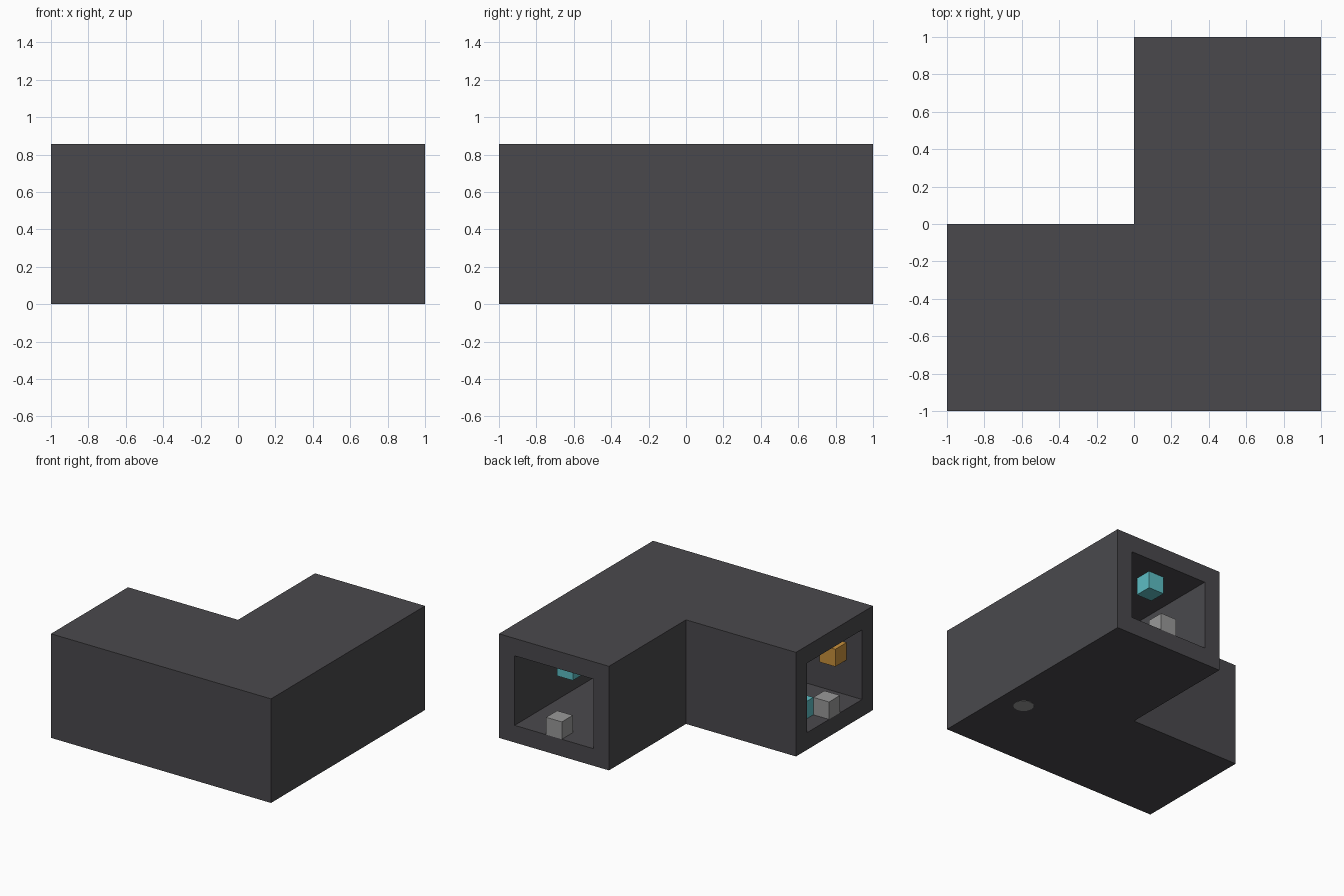
import bpy
import bmesh

if "Cube" in bpy.data.objects:
    bpy.data.objects.remove(bpy.data.objects["Cube"])

U = 1 / 7            # wall thickness and block size
HEIGHT = 6 * U


def make_material(name, color):
    mat = bpy.data.materials.new(name)
    mat.use_nodes = True
    mat.diffuse_color = (*color, 1)
    bsdf = next(n for n in mat.node_tree.nodes if n.type == "BSDF_PRINCIPLED")
    bsdf.inputs["Base Color"].default_value = (*color, 1)
    return mat


CHARCOAL = make_material("charcoal", (0.068, 0.066, 0.073))
GREY = make_material("light grey", (0.32, 0.32, 0.32))
TEAL = make_material("teal", (0.11, 0.51, 0.55))
AMBER = make_material("amber", (0.58, 0.28, 0.045))


def add_object(name, bm, mat):
    mesh = bpy.data.meshes.new(name)
    bmesh.ops.recalc_face_normals(bm, faces=bm.faces)
    bm.to_mesh(mesh)
    bm.free()
    mesh.materials.append(mat)
    obj = bpy.data.objects.new(name, mesh)
    bpy.context.collection.objects.link(obj)
    return obj


def prism(name, outline, bottom, top, mat):
    bm = bmesh.new()
    face = bm.faces.new([bm.verts.new((x, y, bottom)) for x, y in outline])
    geom = bmesh.ops.extrude_face_region(bm, geom=[face])["geom"]
    verts = [v for v in geom if isinstance(v, bmesh.types.BMVert)]
    bmesh.ops.translate(bm, verts=verts, vec=(0, 0, top - bottom))
    return add_object(name, bm, mat)


def l_outline(outer, inner, end):
    return [(-end, -outer), (outer, -outer), (outer, end),
            (inner, end), (inner, -inner), (-end, -inner)]


def block(name, location, mat):
    bm = bmesh.new()
    bmesh.ops.create_cube(bm, size=U)
    bmesh.ops.translate(bm, verts=bm.verts, vec=location)
    return add_object(name, bm, mat)


# Hollow corner corridor, open at both ends
shell = prism("corridor_shell", l_outline(1, 0, 1), 0.002, HEIGHT, CHARCOAL)
cutter = prism("corridor_cutter", l_outline(1 - U, U, 1.2), U, HEIGHT - U, CHARCOAL)
cutter.hide_render = True
cut = shell.modifiers.new("hollow", "BOOLEAN")
cut.operation = "DIFFERENCE"
cut.solver = "EXACT"
cut.object = cutter
bpy.context.view_layer.objects.active = shell
bpy.ops.object.modifier_apply(modifier=cut.name)
bpy.data.objects.remove(cutter)

# Blocks inside, placed on a grid of block-sized cells
FLOOR, MIDDLE, CEILING = 1.5 * U, 3.5 * U, 4.5 * U
block("back_threshold_block", (0.5, 6.5 * U, FLOOR), GREY)
block("right_threshold_block", (-6.5 * U, -0.5, FLOOR), GREY)
block("ceiling_block", (0.5, 5.5 * U, CEILING), TEAL)
block("floor_block", (-5.5 * U, -2.5 * U, FLOOR), TEAL)
block("wall_block", (-5.5 * U, -5.5 * U, MIDDLE), AMBER)

# Round stud passing through the floor
bm = bmesh.new()
bmesh.ops.create_cone(bm, cap_ends=True, segments=12, radius1=0.078,
                      radius2=0.078, depth=U + 0.03)
bmesh.ops.translate(bm, verts=bm.verts,
                    vec=(5.5 * U, -2.5 * U, (U + 0.03) / 2))
add_object("floor_stud", bm, GREY)
